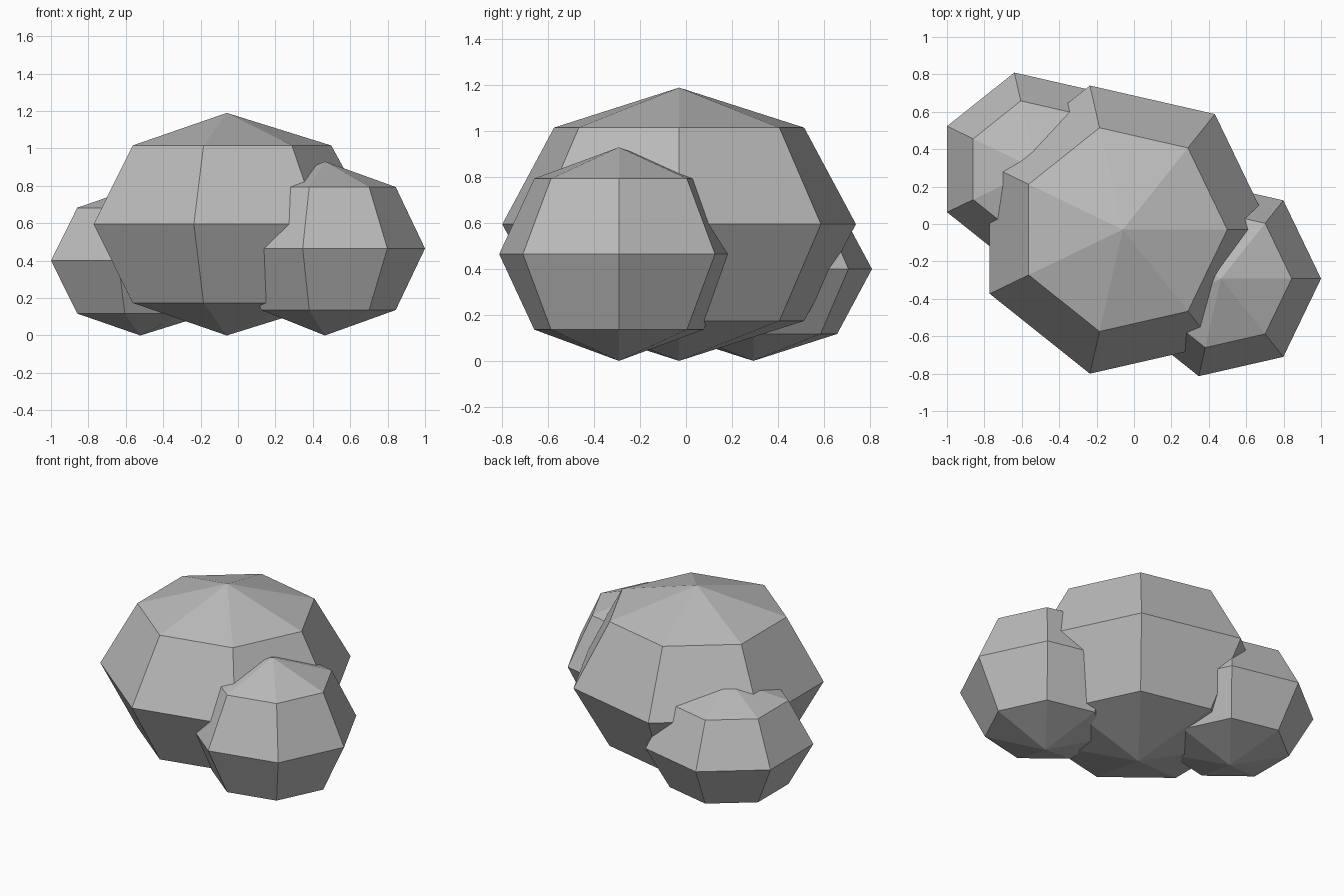
import bpy
import math

if "Cube" in bpy.data.objects:
    bpy.data.objects.remove(bpy.data.objects["Cube"])

stone = bpy.data.materials.new("stone_grey")
stone.diffuse_color = (0.5, 0.5, 0.5, 1.0)
stone.use_nodes = True
stone.node_tree.nodes["Principled BSDF"].inputs["Base Color"].default_value = stone.diffuse_color


def boulder(name, x, y, radius, height):
    """Seven-sided faceted boulder resting on the ground."""
    bpy.ops.mesh.primitive_uv_sphere_add(segments=7, ring_count=4, radius=1)
    ob = bpy.context.object
    ob.name = name
    # first vertex of each ring points along +x
    ring = [v.co for v in ob.data.vertices if abs(v.co.z) < 0.01]
    start = min((math.atan2(c.y, c.x) for c in ring), key=abs)
    ob.rotation_euler.z = -start
    ob.scale = (radius, radius, height / 2)
    ob.location = (x, y, height / 2)
    bpy.ops.object.transform_apply(location=True, rotation=True, scale=True)
    ob.data.materials.append(stone)
    bpy.ops.object.shade_flat()


boulder("large_boulder", -0.06, -0.03, 0.79, 1.19)
boulder("right_boulder", 0.465, -0.292, 0.535, 0.93)
boulder("left_boulder", -0.522, 0.293, 0.53, 0.80)
